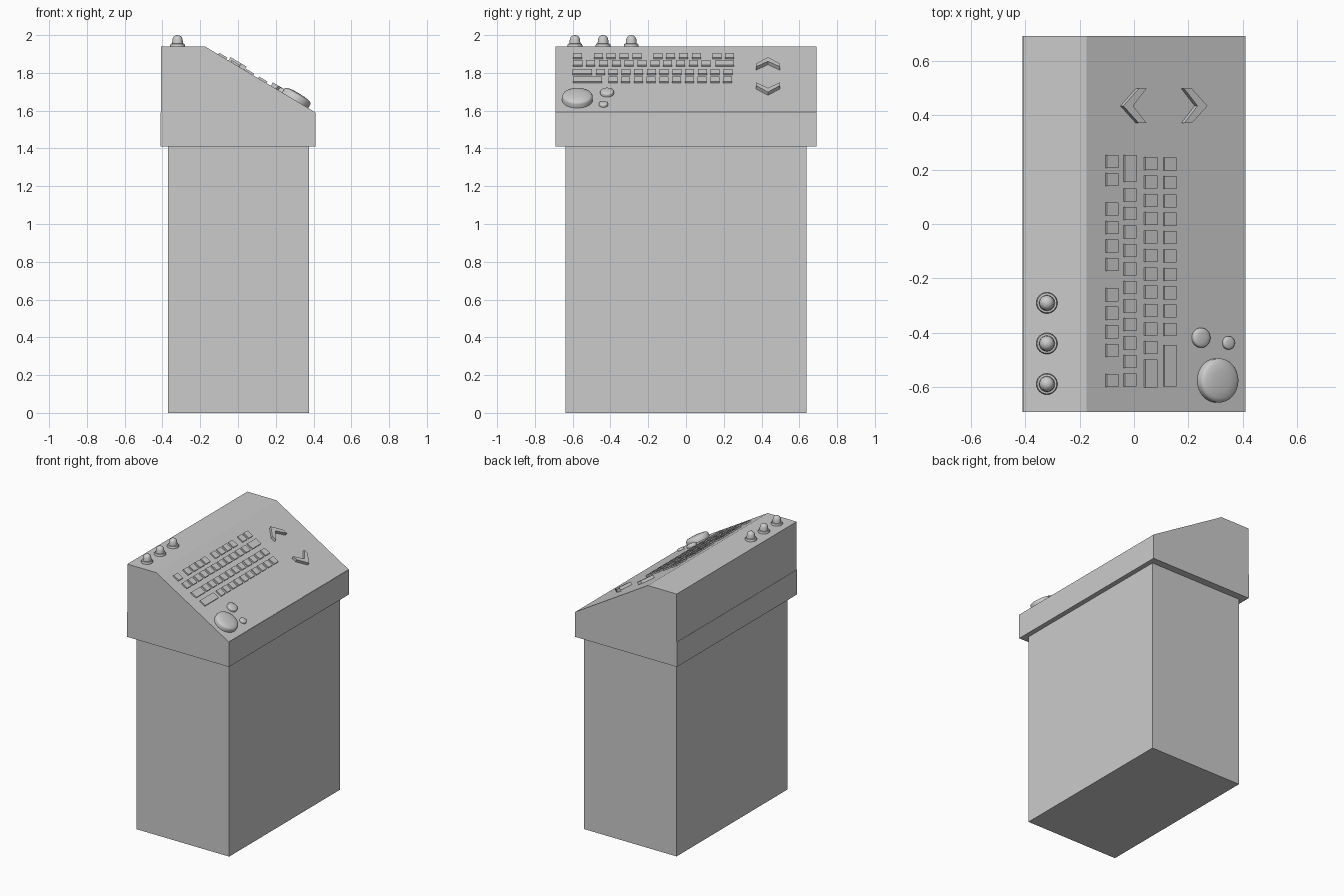
import bpy, bmesh, math
from mathutils import Matrix, Vector

if "Cube" in bpy.data.objects:
    bpy.data.objects.remove(bpy.data.objects["Cube"])

# Sloped control panel: runs from TOP down to LOW in the x-z plane
TOP, LOW = Vector((-0.175, 0, 1.94)), Vector((0.408, 0, 1.592))
U = (LOW - TOP).normalized()
V = Vector((0, 1, 0))
N = U.cross(V).normalized()
TILT = Matrix((U, V, N)).transposed().to_4x4()


def on_panel(x, y):
    """Frame on the sloped panel at plan position x, y."""
    p = TOP + U * ((x - TOP.x) / U.x)
    return Matrix.Translation((p.x, y, p.z)) @ TILT


def finish(name, bm, matrix=Matrix(), smooth=False):
    bmesh.ops.recalc_face_normals(bm, faces=bm.faces[:])
    me = bpy.data.meshes.new(name)
    bm.to_mesh(me)
    bm.free()
    ob = bpy.data.objects.new(name, me)
    ob.matrix_world = matrix
    bpy.context.collection.objects.link(ob)
    if smooth:
        bpy.ops.object.select_all(action='DESELECT')
        ob.select_set(True)
        bpy.context.view_layer.objects.active = ob
        bpy.ops.object.shade_smooth_by_angle(angle=math.radians(40))
    return ob


def add_box(bm, size, matrix):
    bmesh.ops.create_cube(bm, size=1, matrix=matrix @ Matrix.Diagonal((*size, 1)))


def block(name, x0, x1, y, z0, z1):
    bm = bmesh.new()
    add_box(bm, (x1 - x0, 2 * y, z1 - z0),
            Matrix.Translation(((x0 + x1) / 2, 0, (z0 + z1) / 2)))
    return finish(name, bm)


def extrude(name, points, vec, matrix=Matrix()):
    bm = bmesh.new()
    face = bm.faces.new([bm.verts.new(p) for p in points])
    ext = bmesh.ops.extrude_face_region(bm, geom=[face])
    verts = [g for g in ext['geom'] if isinstance(g, bmesh.types.BMVert)]
    bmesh.ops.translate(bm, vec=vec, verts=verts)
    return finish(name, bm, matrix)


def lathe(name, profile, matrix, sides=32):
    """Spin an (r, z) profile around local z."""
    bm = bmesh.new()
    verts = [bm.verts.new((r, 0, z)) for r, z in profile]
    edges = [bm.edges.new(e) for e in zip(verts, verts[1:])]
    bmesh.ops.spin(bm, geom=verts + edges, axis=(0, 0, 1), cent=(0, 0, 0),
                   angle=math.tau, steps=sides)
    bmesh.ops.remove_doubles(bm, verts=bm.verts[:], dist=1e-5)
    return finish(name, bm, matrix, smooth=True)


# Pedestal and collar
block("pedestal", -0.37, 0.375, 0.637, 0, 1.41)
block("collar", -0.41, 0.41, 0.69, 1.41, 1.59)

# Wedge-shaped console head
extrude("console_head",
        [(-0.408, -0.69, 1.59), (0.408, -0.69, 1.59), (LOW.x, -0.69, LOW.z),
         (TOP.x, -0.69, TOP.z), (-0.408, -0.69, 1.94)], (0, 1.38, 0))

# Keyboard: each row is (x, key centres in y, optional wide key as y range)
PITCH = 0.068
rows = [
    (-0.083, [0.23, 0.163] + [0.055 - PITCH * i for i in range(4)]
     + [-0.26 - PITCH * i for i in range(4)] + [-0.575], None),
    (-0.017, [0.107 - PITCH * i for i in range(11)], (0.155, 0.253)),
    (0.059, [0.222 - 0.0675 * i for i in range(11)], (-0.60, -0.497)),
    (0.129, [0.220 - 0.0675 * i for i in range(10)], (-0.597, -0.445)),
]
bm = bmesh.new()
for x, centres, wide in rows:
    keys = [(y, 0.048) for y in centres]
    if wide:
        keys.append((sum(wide) / 2, wide[1] - wide[0]))
    for y, length in keys:
        add_box(bm, (0.05, length, 0.02), on_panel(x, y))
finish("keyboard_keys", bm)

# Pair of arrow buttons, pointing up and down the slope
arrow = [(-0.05, 0), (0.016, 0.063), (0.049, 0.063), (-0.008, 0),
         (0.049, -0.063), (0.016, -0.063)]
for name, x, s in (("up_arrow", -0.007, 1), ("down_arrow", 0.216, -1)):
    extrude(name, [(s * u, v, -0.005) for u, v in arrow], (0, 0, 0.026),
            on_panel(x, 0.434))

# Round push buttons with domed caps
for name, x, y, r, h in (("large_button", 0.302, -0.575, 0.081, 0.042),
                         ("medium_button", 0.243, -0.418, 0.036, 0.022),
                         ("small_button", 0.345, -0.437, 0.024, 0.016)):
    lathe(name, [(0, -0.005), (r, -0.005), (r, h * 0.55), (r * 0.95, h * 0.72),
                 (r * 0.8, h * 0.87), (r * 0.45, h * 0.97), (0, h)],
          on_panel(x, y))

# Three indicator lamps on the flat top
lamp = [(0, -0.005), (0.039, -0.005), (0.039, 0.008), (0.036, 0.014),
        (0.029, 0.015), (0.027, 0.038), (0.022, 0.05), (0.012, 0.058), (0, 0.06)]
for i, y in enumerate((-0.588, -0.439, -0.29)):
    lathe(f"lamp_{i + 1}", lamp, Matrix.Translation((-0.32, y, 1.94)), 24)
